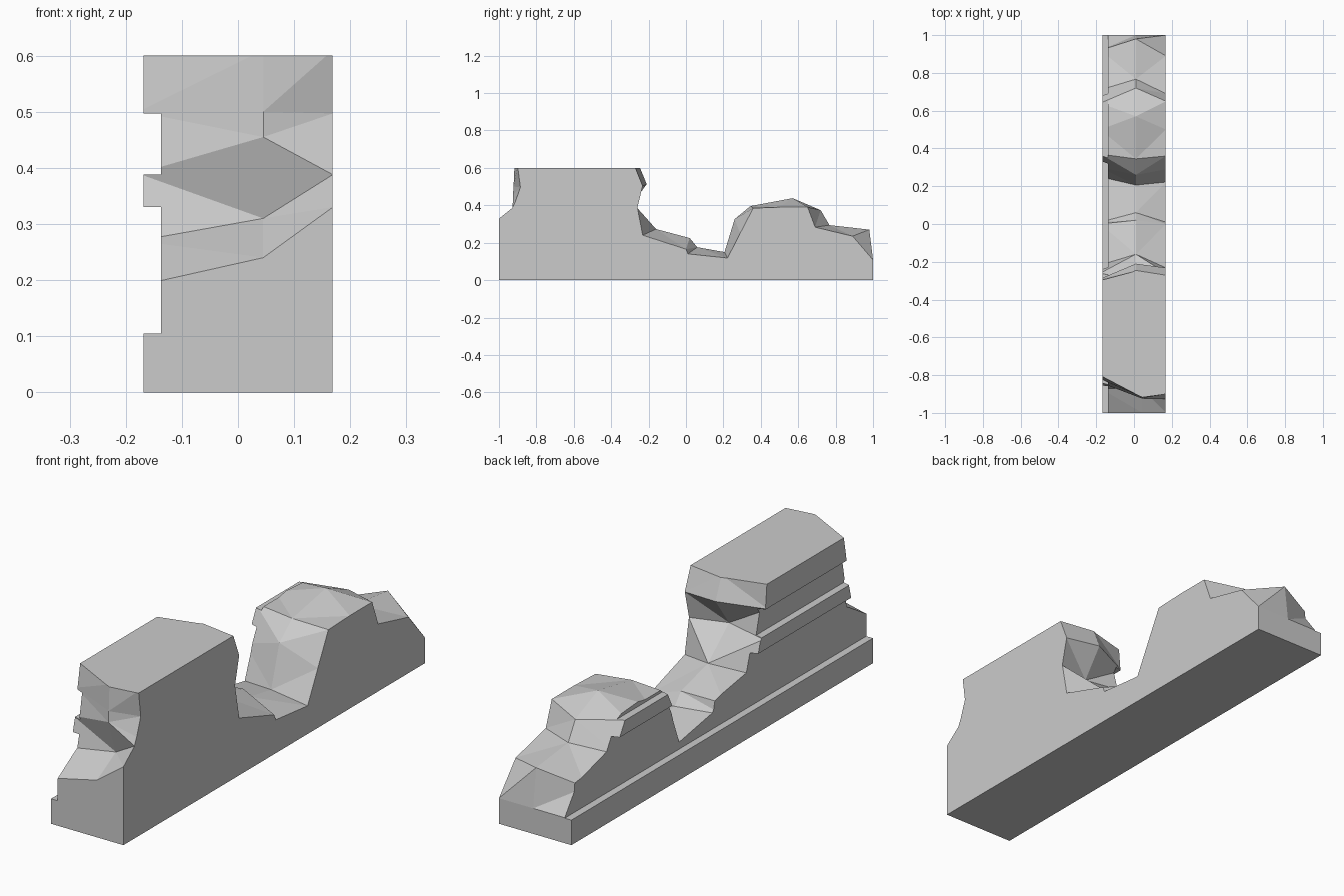
import bpy
import bmesh

if "Cube" in bpy.data.objects:
    bpy.data.objects.remove(bpy.data.objects["Cube"], do_unlink=True)

# Single stone colour
stone = bpy.data.materials.new("grey_stone")
stone.use_nodes = True
stone_colour = (0.6, 0.6, 0.6, 1.0)
stone.diffuse_color = stone_colour
stone.node_tree.nodes["Principled BSDF"].inputs["Base Color"].default_value = stone_colour


def loft(name, sections):
    """Closed solid through matching closed sections, with capped ends."""
    bm = bmesh.new()
    rings = [[bm.verts.new(point) for point in section] for section in sections]
    for ring, following in zip(rings, rings[1:]):
        for i in range(len(ring)):
            bm.faces.new((ring[i - 1], ring[i], following[i], following[i - 1]))
    bm.faces.new(rings[0])
    bm.faces.new(rings[-1])
    bm.normal_update()
    bmesh.ops.triangulate(bm, faces=bm.faces[:], quad_method="SHORT_EDGE",
                          ngon_method="EAR_CLIP")
    bmesh.ops.recalc_face_normals(bm, faces=bm.faces[:])
    mesh = bpy.data.meshes.new(name)
    bm.to_mesh(mesh)
    bm.free()
    mesh.materials.append(stone)
    obj = bpy.data.objects.new(name, mesh)
    bpy.context.scene.collection.objects.link(obj)
    return obj


# Intact wall: stepped moulding on one side, flat on the other
outer, inner, flat_side = -0.168, -0.137, 0.168
moulding = [(outer, 0), (outer, .105), (inner, .105), (inner, .33), (outer, .33),
            (outer, .388), (inner, .388), (inner, .497), (outer, .497),
            (outer, .6), (flat_side, .6), (flat_side, 0)]
wall = loft("broken_wall", [[(x, y, z) for x, z in moulding] for y in (-1, 1)])

# Broken outline (y, z) along the moulded side, the core and the flat side
moulded_line = [(-1, .19), (-.87, .27), (-.84, .39), (-.82, .5), (-.8, .61),
                (-.3, .61), (-.29, .5), (-.26, .385), (-.217, .25),
                (0, .215), (.01, .172), (.25, .13), (.3, .26), (.37, .4),
                (.5, .4), (.64, .39), (.71, .273), (.92, .215), (1, .107)]
core_line = [(-1, .24), (-.874, .31), (-.925, .455), (-.922, .5), (-.917, .61),
             (-.25, .61), (-.21, .513), (-.3, .39), (-.16, .273),
             (.02, .225), (.06, .176), (.206, .15), (.26, .326), (.345, .396),
             (.57, .438), (.72, .374), (.767, .294), (.98, .27), (1, .107)]
flat_line = [(-1, .33), (-.927, .388), (-.912, .42), (-.885, .497), (-.9, .61),
             (-.275, .61), (-.232, .503), (-.26, .385), (-.232, .24),
             (0, .165), (.01, .14), (.222, .118), (.29, .25), (.36, .385),
             (.5, .39), (.65, .39), (.69, .283), (.89, .235), (1, .107)]


def envelope_section(x, core_shift, line):
    """Close a broken outline below the ground and beyond both wall ends."""
    start, end = line[0][1], line[-1][1]
    outline = [(-1.1, -.1), (-1.1, start)] + line + [(1.1, end), (1.1, -.1)]
    return [(x + core_shift * (.045 if y < -.5 else .01), y, z) for y, z in outline]


envelope = loft("break_shape", [envelope_section(outer - .01, 0, moulded_line),
                                envelope_section(0, 1, core_line),
                                envelope_section(flat_side + .001, 0, flat_line)])
envelope.hide_render = True

# Keep only the part of the wall inside the broken outline
cut = wall.modifiers.new("broken_edges", "BOOLEAN")
cut.operation = "INTERSECT"
cut.solver = "EXACT"
cut.use_self = True
cut.object = envelope
bpy.context.view_layer.update()
graph = bpy.context.evaluated_depsgraph_get()
broken_mesh = bpy.data.meshes.new_from_object(wall.evaluated_get(graph))
wall.modifiers.clear()
wall.data = broken_mesh
bpy.data.objects.remove(envelope, do_unlink=True)
